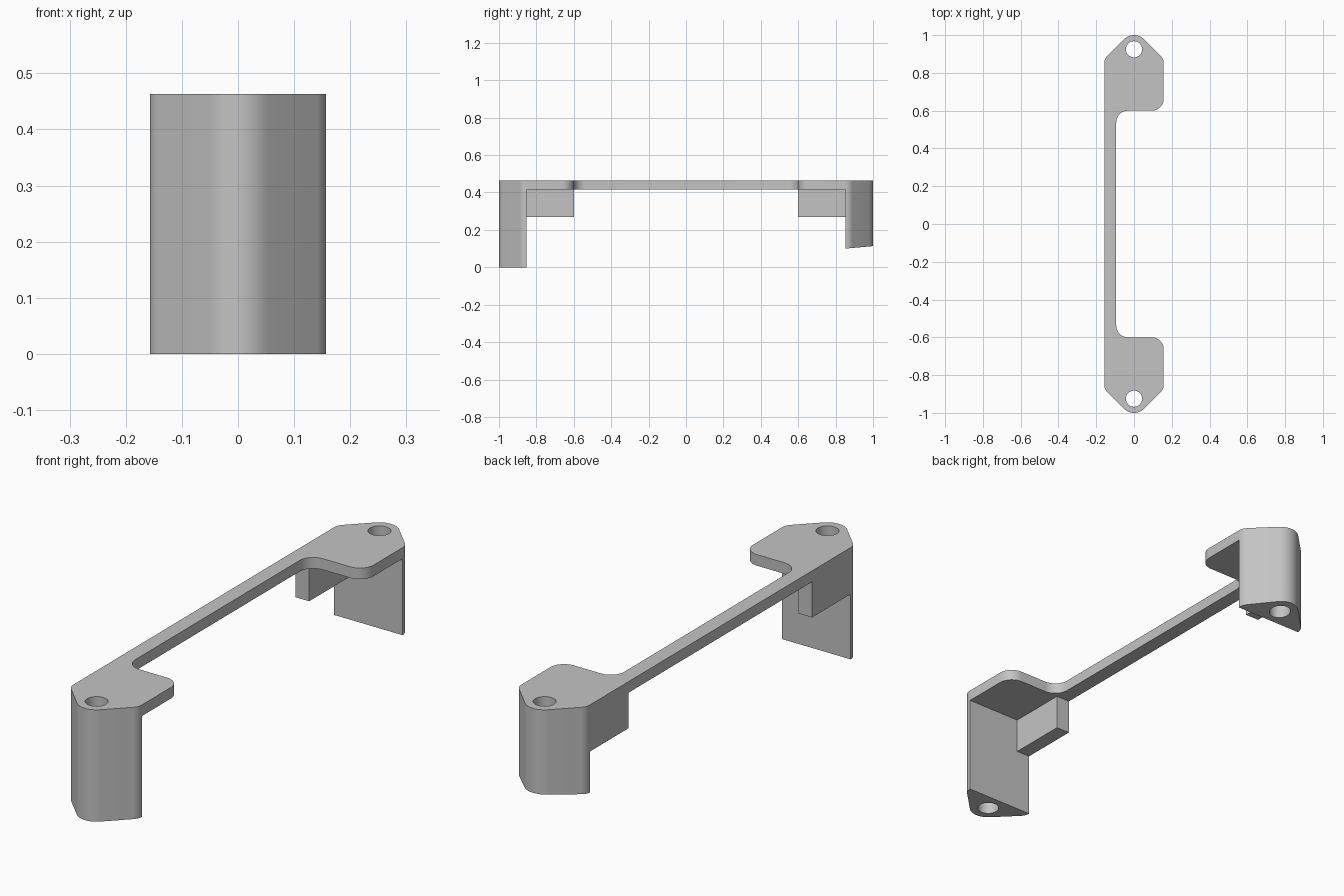
import bpy, bmesh, math
from mathutils import Vector

cube = bpy.data.objects.get("Cube")
if cube:
    bpy.data.objects.remove(cube)

HALF, STRIP, TOP, UNDER = 0.157, 0.063, 0.463, 0.417
POST_Y, LOBE_Y, HOLE_Y, HOLE_R = 0.853, 0.60, 0.925, 0.043

grey = bpy.data.materials.new("plain grey")
grey.use_nodes = True
colour = (0.55, 0.55, 0.55, 1)
grey.diffuse_color = colour
grey.node_tree.nodes["Principled BSDF"].inputs["Base Color"].default_value = colour


def rounded(corners, steps=10):
    """Outline from (x, y, radius) corners, each filleted by its radius."""
    out = []
    for i, (x, y, r) in enumerate(corners):
        p = Vector((x, y))
        if r == 0:
            out.append(p)
            continue
        a = (Vector(corners[i - 1][:2]) - p).normalized()
        b = (Vector(corners[(i + 1) % len(corners)][:2]) - p).normalized()
        half = a.angle(b) / 2
        centre = p + (a + b).normalized() * r / math.sin(half)
        start = p + a * r / math.tan(half) - centre
        end = p + b * r / math.tan(half) - centre
        sweep = start.angle_signed(end)
        for k in range(steps + 1):
            t = -sweep * k / steps
            c, s = math.cos(t), math.sin(t)
            out.append(centre + Vector((start.x * c - start.y * s,
                                        start.x * s + start.y * c)))
    return out


def prism(name, outline, bottom, top):
    """Upright solid; bottom(y) gives the height of its underside."""
    bm = bmesh.new()
    low = [bm.verts.new((p.x, p.y, bottom(p.y))) for p in outline]
    high = [bm.verts.new((p.x, p.y, top)) for p in outline]
    bm.faces.new(low)
    bm.faces.new(high)
    for i in range(len(low)):
        bm.faces.new((low[i - 1], low[i], high[i], high[i - 1]))
    bmesh.ops.recalc_face_normals(bm, faces=bm.faces)
    mesh = bpy.data.meshes.new(name)
    bm.to_mesh(mesh)
    bm.free()
    obj = bpy.data.objects.new(name, mesh)
    bpy.context.collection.objects.link(obj)
    mesh.materials.append(grey)
    return obj


def combine(target, tool, operation):
    bpy.context.view_layer.objects.active = target
    mod = target.modifiers.new("combine", "BOOLEAN")
    mod.operation, mod.object, mod.solver = operation, tool, "EXACT"
    bpy.ops.object.modifier_apply(modifier=mod.name)
    bpy.data.objects.remove(tool)


# Pointed end with a rounded tip around the screw hole
tip = HOLE_Y + 0.075 * math.sqrt(2)
shoulder = tip - HALF
pointed = [(-HALF, shoulder, 0.05), (0, tip, 0.075), (HALF, shoulder, 0.05)]

# Top plate: two lobes joined by a thin strip
back = pointed + [(HALF, LOBE_Y, 0.0625), (STRIP - HALF, LOBE_Y, 0.0625)]
front = [(x, -y, r) for x, y, r in reversed(back)]
bracket = prism("bracket", rounded(back + front), lambda y: UNDER, TOP)

post_outline = rounded(pointed + [(HALF, POST_Y, 0), (-HALF, POST_Y, 0)])
ends = [("front", -1, lambda y: 0.0),
        ("back", 1, lambda y: 0.10 + (y - POST_Y) * 0.09)]
for name, side, bottom in ends:
    # End post
    outline = [Vector((p.x, p.y * side)) for p in post_outline]
    combine(bracket, prism(name + "_post", outline, bottom, UNDER), "UNION")
    # Stiffening rib along the outer edge
    rib = [Vector((x, y * side)) for x, y in
           ((-HALF, LOBE_Y), (STRIP - HALF, LOBE_Y),
            (STRIP - HALF, POST_Y), (-HALF, POST_Y))]
    combine(bracket, prism(name + "_rib", rib, lambda y: 0.27, UNDER), "UNION")
    # Screw hole through plate and post
    circle = [Vector((HOLE_R * math.cos(a), side * HOLE_Y + HOLE_R * math.sin(a)))
              for a in (math.tau * k / 40 for k in range(40))]
    combine(bracket, prism(name + "_hole", circle, lambda y: -0.1, 0.6), "DIFFERENCE")

# Merge coplanar faces so the solid reads as one piece
bm = bmesh.new()
bm.from_mesh(bracket.data)
bmesh.ops.remove_doubles(bm, verts=bm.verts, dist=0.0002)
bmesh.ops.dissolve_limit(bm, angle_limit=math.radians(0.5),
                         verts=bm.verts, edges=bm.edges)
bm.to_mesh(bracket.data)
bm.free()

bpy.ops.object.select_all(action="DESELECT")
bracket.select_set(True)
bpy.context.view_layer.objects.active = bracket
bpy.ops.object.shade_smooth_by_angle(angle=math.radians(30))
